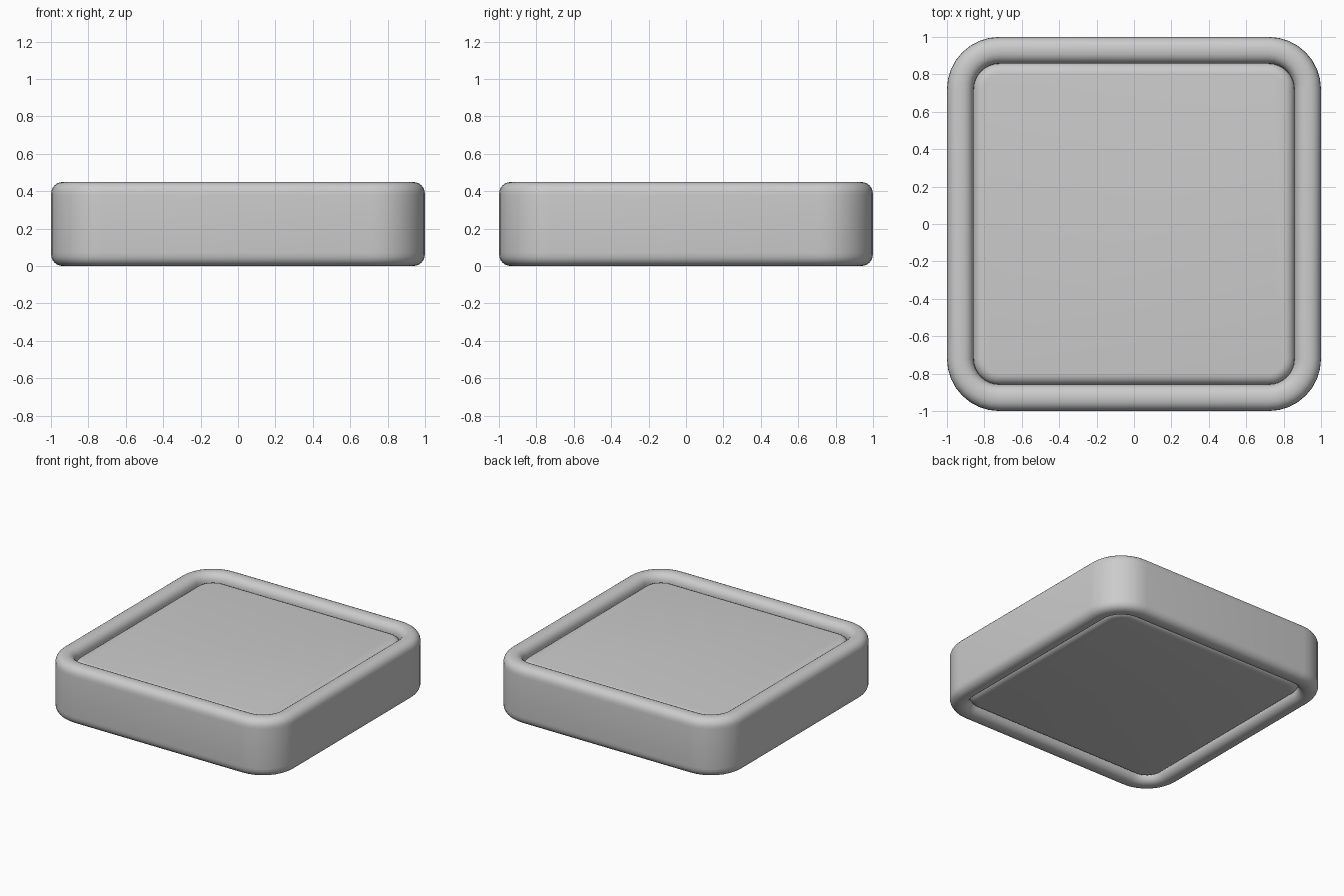
import bpy, bmesh, math

if "Cube" in bpy.data.objects:
    bpy.data.objects.remove(bpy.data.objects["Cube"])

HALF = 0.72      # distance from centre to the corner arc centres
HEIGHT = 0.45


def rounded_square(bm, half, radius, z, segs=8):
    """Ring of verts: square of corner centres at +-half, arcs of given radius."""
    ring = []
    for q, (sx, sy) in enumerate([(1, 1), (-1, 1), (-1, -1), (1, -1)]):
        for i in range(segs + 1):
            a = math.pi / 2 * (q + i / segs)
            ring.append(bm.verts.new((sx * half + radius * math.cos(a),
                                      sy * half + radius * math.sin(a), z)))
    return ring


def loft(name, profile, closed):
    """Skin rounded-square rings following an (radius, z) profile."""
    bm = bmesh.new()
    rings = [rounded_square(bm, HALF, r, z) for r, z in profile]
    n = len(rings[0])
    pairs = list(zip(rings, rings[1:]))
    if closed:
        pairs.append((rings[-1], rings[0]))
    else:
        bm.faces.new(rings[0])
        bm.faces.new(rings[-1])
    for a, b in pairs:
        for i in range(n):
            j = (i + 1) % n
            bm.faces.new((a[i], a[j], b[j], b[i]))
    bmesh.ops.recalc_face_normals(bm, faces=bm.faces)
    me = bpy.data.meshes.new(name)
    bm.to_mesh(me)
    bm.free()
    ob = bpy.data.objects.new(name, me)
    bpy.context.collection.objects.link(ob)
    bpy.context.view_layer.objects.active = ob
    ob.select_set(True)
    bpy.ops.object.shade_smooth_by_angle(angle=math.radians(35))
    ob.select_set(False)
    return ob


def arc(cx, cz, r, start, end, steps, power=2.0):
    """Arc points; power above 2 gives a slightly squarer superellipse."""
    pts = []
    for i in range(steps + 1):
        a = math.radians(start + (end - start) * i / steps)
        c, s = math.cos(a), math.sin(a)
        pts.append((cx + r * math.copysign(abs(c) ** (2 / power), c),
                    cz + r * math.copysign(abs(s) ** (2 / power), s)))
    return pts


# Rim frame: stadium cross-section, fully rounded above and below
R = 0.0715
frame_profile = (arc(0.28 - R, HEIGHT - R, R, 0, 180, 12, 2.3)
                 + arc(0.28 - R, R, R, 180, 360, 12, 2.3))
loft("rim_frame", frame_profile, True)

# Inset panel: slab with softened edges, recessed more on top than below
B, EDGE, LOW, TOP = 0.06, 0.142, 0.03, 0.405
panel_profile = (arc(EDGE - B, LOW + B, B, -90, 0, 6)
                 + arc(EDGE - B, TOP - B, B, 0, 90, 6))
loft("inset_panel", panel_profile, False)
